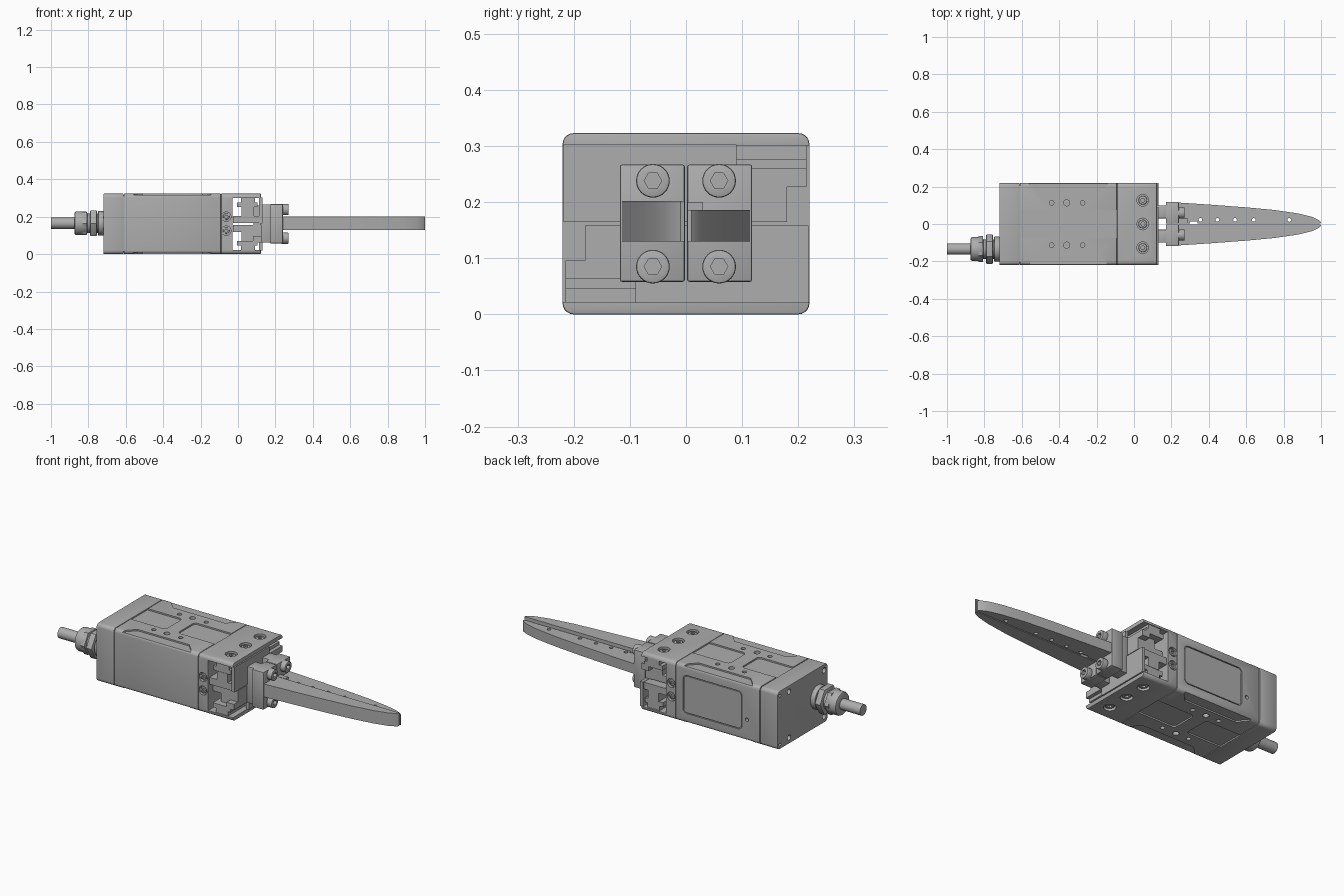
import bpy, bmesh, math
from mathutils import Matrix, Vector

if "Cube" in bpy.data.objects:
    bpy.data.objects.remove(bpy.data.objects["Cube"])

H = 0.323          # body height
mat = bpy.data.materials.new("machined_grey")
mat.diffuse_color = (0.42, 0.42, 0.42, 1)
mat.use_nodes = True
mat.node_tree.nodes["Principled BSDF"].inputs["Base Color"].default_value = mat.diffuse_color


def to3(axis, u, v, w):
    return {"x": (w, u, v), "y": (u, w, v), "z": (u, v, w)}[axis]


def make(name, bm):
    bmesh.ops.recalc_face_normals(bm, faces=bm.faces)
    me = bpy.data.meshes.new(name)
    bm.to_mesh(me)
    bm.free()
    ob = bpy.data.objects.new(name, me)
    bpy.context.collection.objects.link(ob)
    me.materials.append(mat)
    return ob


def add_prism(bm, pts, axis, a, b):
    f = bm.faces.new([bm.verts.new(to3(axis, u, v, a)) for u, v in pts])
    ext = bmesh.ops.extrude_face_region(bm, geom=[f])["geom"]
    d = Vector(to3(axis, 0, 0, b - a))
    bmesh.ops.translate(bm, vec=d, verts=[g for g in ext if isinstance(g, bmesh.types.BMVert)])


def rrect(u0, u1, v0, v1, r=0.0, n=5):
    if r <= 0:
        return [(u0, v0), (u1, v0), (u1, v1), (u0, v1)]
    pts = []
    for cu, cv, s in ((u1 - r, v1 - r, 0), (u0 + r, v1 - r, 90), (u0 + r, v0 + r, 180), (u1 - r, v0 + r, 270)):
        for i in range(n + 1):
            t = math.radians(s + 90 * i / n)
            pts.append((cu + r * math.cos(t), cv + r * math.sin(t)))
    return pts


def circle(u, v, r, n=24):
    return [(u + r * math.cos(2 * math.pi * i / n), v + r * math.sin(2 * math.pi * i / n)) for i in range(n)]


def solid(name, *prisms, bevel=0.0):
    bm = bmesh.new()
    for p in prisms:
        add_prism(bm, *p)
    ob = make(name, bm)
    if bevel:
        m = ob.modifiers.new("edge", "BEVEL")
        m.width, m.segments, m.limit_method, m.angle_limit = bevel, 2, "ANGLE", math.radians(40)
        bake(ob)
    return ob


def bake(ob):
    bpy.context.view_layer.update()
    dg = bpy.context.evaluated_depsgraph_get()
    me = bpy.data.meshes.new_from_object(ob.evaluated_get(dg))
    ob.modifiers.clear()
    ob.data = me


def cut(ob, prisms):
    c = solid("cutter", *prisms)
    m = ob.modifiers.new("cut", "BOOLEAN")
    m.operation, m.solver, m.object = "DIFFERENCE", "EXACT", c
    bake(ob)
    bpy.data.objects.remove(c)


def screw(name, axis, u, v, base, top, r):
    s = 1 if top > base else -1
    ob = solid(name, (circle(u, v, r, 32), axis, base, top), bevel=0.004)
    cut(ob, [(circle(u, v, r * 0.52, 6), axis, top - s * 0.018, top + s * 0.01)])
    return ob


def half_turn(ob, name):
    """Copy turned 180 degrees about the long axis of the body."""
    o = ob.copy()
    o.data = ob.data.copy()
    o.name = name
    o.data.transform(Matrix.Translation((0, 0, H)) @ Matrix.Diagonal((1, -1, -1, 1)))
    bpy.context.collection.objects.link(o)


outline = rrect(-0.22, 0.22, 0, H, 0.02)

# Rear cap with screw holes
cap = solid("rear_cap", (outline, "x", -0.72, -0.612), bevel=0.003)
cut(cap, [(circle(y, z, 0.015), "x", -0.73, -0.69) for y in (0.12, -0.19) for z in (0.033, 0.29)]
    + [(circle(0.2, z, 0.008, 16), "x", -0.73, -0.7) for z in (0.025, 0.298)])

# Middle housing with recesses on top and bottom
housing = solid("motor_housing", (outline, "x", -0.609, -0.092), bevel=0.002)
cuts = []
for a, b, deep in ((H - 0.008, H + 0.01, H - 0.03), (-0.01, 0.008, 0.03)):
    cuts.append((rrect(-0.65, -0.395, -0.075, 0.075, 0.02), "z", a, b))
    cuts.append((rrect(-0.32, -0.05, -0.075, 0.075, 0.02), "z", a, b))
    for s in (-1, 1):
        cuts.append(([(-0.57, s * 0.23), (-0.55, s * 0.2), (-0.51, s * 0.158),
                      (-0.19, s * 0.158), (-0.15, s * 0.2), (-0.135, s * 0.23)], "z", a, b))
        for x, r in ((-0.44, 0.012), (-0.36, 0.016), (-0.275, 0.012)):
            lo, hi = (deep, b) if deep > 0.1 else (a, deep)
            cuts.append((circle(x, s * 0.113, r), "z", lo, hi))
cuts.append((rrect(-0.5, -0.135, 0.055, 0.268, 0.025), "y", 0.213, 0.23))
cuts.append((circle(-0.53, 0.12, 0.01), "y", 0.2, 0.23))
cut(housing, cuts)
solid("side_cover", (rrect(-0.495, -0.14, 0.06, 0.263, 0.021), "y", 0.2, 0.219))
solid("seam_core", (rrect(-0.212, 0.212, 0.008, H - 0.008, 0.016), "x", -0.62, -0.6),
      (rrect(-0.212, 0.212, 0.008, H - 0.008, 0.016), "x", -0.1, -0.08))

# Head: back block with top and bottom plates around an open slot
head = solid("gripper_head", (outline, "x", -0.09, 0.122), bevel=0.003)
cuts = [(rrect(-0.03, 0.2, 0.022, H - 0.022), "y", -0.3, 0.3)]
for s in (-1, 1):
    for z in (0.125, 0.2):
        cuts.append((circle(-0.063, z, 0.025), "y", s * 0.205, s * 0.25))
for y in (-0.127, 0, 0.127):
    cuts.append((circle(0.047, y, 0.031, 32), "z", H - 0.018, H + 0.02))
    cuts.append((circle(0.047, y, 0.031, 32), "z", -0.02, 0.018))
cut(head, cuts)
for y in (-0.127, 0, 0.127):
    screw("top_plate_screw", "z", 0.047, y, H - 0.02, H - 0.006, 0.023)
    screw("bottom_plate_screw", "z", 0.047, y, 0.02, 0.006, 0.023)
for s in (-1, 1):
    for z in (0.125, 0.2):
        screw("head_side_screw", "y", -0.063, z, s * 0.2, s * 0.214, 0.017)

# Fixed guide rail and sliding carriage, repeated by a half turn
rail = solid("guide_rail", (rrect(0.015, 0.09, 0.275, 0.303), "y", -0.21, 0.215),
             (rrect(-0.005, 0.105, 0.252, 0.277), "y", -0.21, 0.215))
half_turn(rail, "lower_guide_rail")
carriage = solid("carriage",
                 (rrect(0.112, 0.13, 0.165, 0.303), "y", -0.218, 0.09),
                 (rrect(-0.028, 0.114, 0.167, 0.205), "y", -0.212, 0.18),
                 (rrect(0.02, 0.085, 0.203, 0.253), "y", -0.212, 0.18),
                 (rrect(0.08, 0.125, 0.165, 0.26), "y", 0.08, 0.18),
                 (rrect(0.08, 0.125, 0.227, 0.26), "y", 0.178, 0.215))
half_turn(carriage, "lower_carriage")

# Finger mounts, screws and tapered fingers
outer = [(1.0, 0.01), (0.99, 0.02), (0.955, 0.037), (0.88, 0.056), (0.75, 0.075),
         (0.6, 0.089), (0.4, 0.104), (0.2, 0.117)]
for s, side, top in ((-1, "front", 0.202), (1, "rear", 0.186)):
    y0, y1 = sorted((s * 0.03, s * 0.1))
    solid(side + "_mount_stem", (rrect(y0, y1, 0.062, 0.265), "x", 0.12, 0.18), bevel=0.003)
    y0, y1 = sorted((s * 0.002, s * 0.118))
    solid(side + "_finger_mount", (rrect(y0, y1, 0.058, 0.267), "x", 0.17, 0.24), bevel=0.004)
    for z in (0.085, 0.238):
        screw(side + "_mount_screw", "x", s * 0.059, z, 0.23, 0.27, 0.03)
    pts = [(0.2, s * 0.003)] + [(0.998, s * 0.003)] + [(x, s * y) for x, y in outer]
    finger = solid(side + "_finger", (pts, "z", 0.13, top))
    if s > 0:
        cut(finger, [(circle(x, 0.022, 0.01, 16), "z", 0.1, 0.25) for x in (0.355, 0.446, 0.54, 0.64, 0.83)]
            + [(rrect(0.3, 0.34, -0.01, 0.014), "z", 0.1, 0.25)])
solid("finger_stop", (rrect(0.24, 0.29, 0.003, 0.03), "z", 0.18, 0.2))

# Cable and cable gland on the rear
CY, CZ = -0.134, 0.165
solid("cable", (circle(CY, CZ, 0.03, 32), "x", -1.0, -0.7))
solid("gland_cap", (circle(CY, CZ, 0.064, 32), "x", -0.875, -0.805), bevel=0.012)
solid("gland_cap_hex", (circle(CY, CZ, 0.071, 6), "x", -0.832, -0.806), bevel=0.003)
solid("gland_neck", (circle(CY, CZ, 0.052, 32), "x", -0.81, -0.715))
solid("gland_nut", (circle(CY, CZ, 0.08, 6), "x", -0.79, -0.755), bevel=0.004)
solid("gland_washer", (circle(CY, CZ, 0.066, 32), "x", -0.748, -0.718), bevel=0.003)

# Smooth shading with sharp edges
for ob in list(bpy.context.scene.objects):
    bpy.context.view_layer.objects.active = ob
    ob.select_set(True)
bpy.ops.object.shade_smooth_by_angle(angle=math.radians(30))
